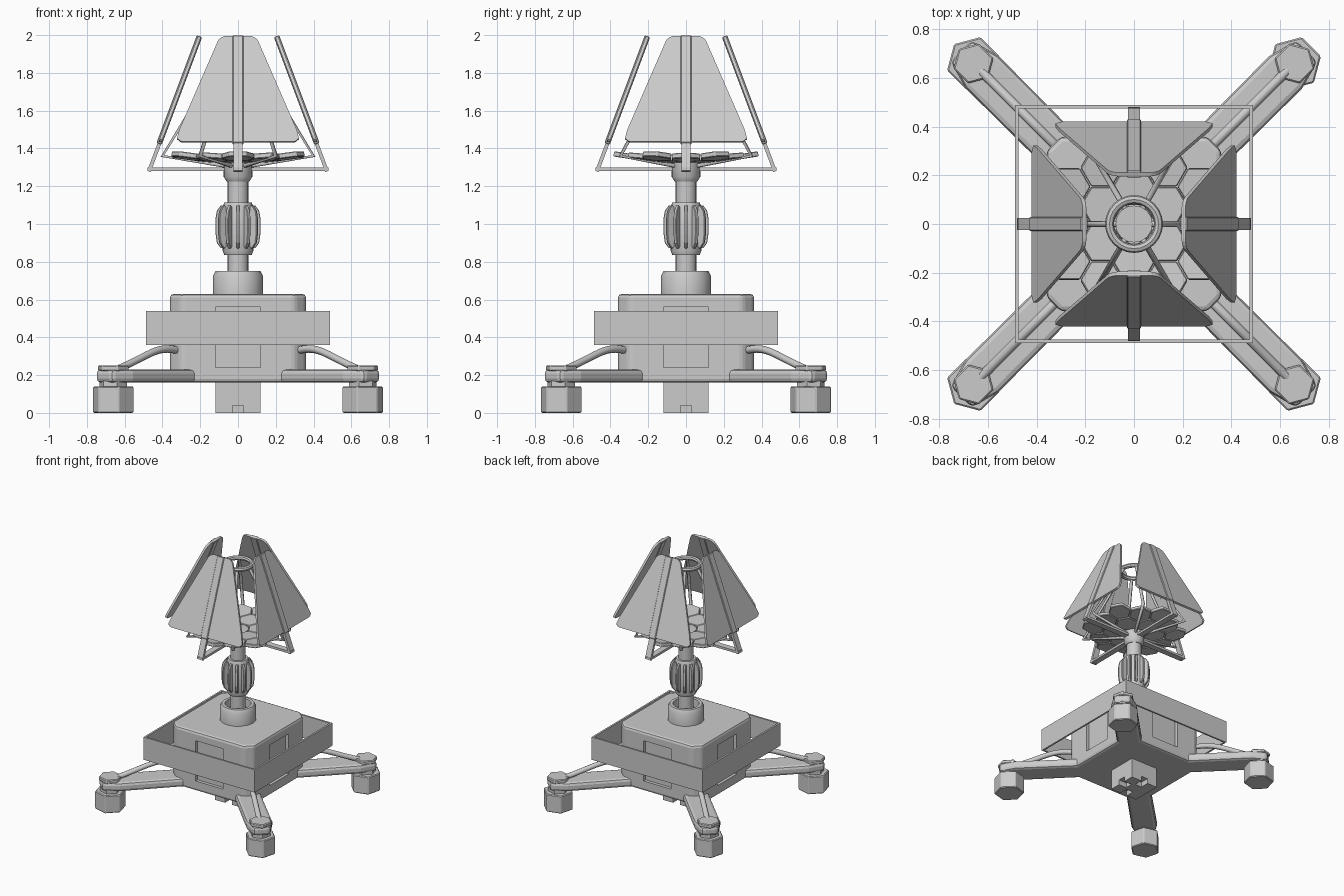
import bpy, bmesh
from math import pi, sin, cos, atan2, sqrt, radians
from mathutils import Vector, Matrix

if "Cube" in bpy.data.objects:
    bpy.data.objects.remove(bpy.data.objects["Cube"])


def finish(name, bm, bevel=0, smooth=False, seg=2):
    bmesh.ops.recalc_face_normals(bm, faces=bm.faces)
    me = bpy.data.meshes.new(name)
    bm.to_mesh(me)
    bm.free()
    ob = bpy.data.objects.new(name, me)
    bpy.context.collection.objects.link(ob)
    if bevel:
        m = ob.modifiers.new("bevel", 'BEVEL')
        m.width, m.segments, m.angle_limit = bevel, seg, radians(35)
    if smooth:
        bpy.context.view_layer.objects.active = ob
        bpy.ops.object.select_all(action='DESELECT')
        ob.select_set(True)
        bpy.ops.object.shade_smooth_by_angle(angle=radians(35))
    return ob


def prism(name, pts, depth, matrix=Matrix(), bevel=0, round_corners=0, seg=2):
    """Extrude a flat outline along local z, then place it."""
    bm = bmesh.new()
    f = bm.faces.new([bm.verts.new((x, y, 0)) for x, y in pts])
    if round_corners:
        bmesh.ops.bevel(bm, geom=list(bm.verts), offset=round_corners, segments=4,
                        profile=0.5, affect='VERTICES')
    r = bmesh.ops.extrude_face_region(bm, geom=list(bm.faces))
    bmesh.ops.translate(bm, vec=(0, 0, depth),
                        verts=[v for v in r['geom'] if isinstance(v, bmesh.types.BMVert)])
    bm.transform(matrix)
    return finish(name, bm, bevel, seg=seg)


def ngon(n, r, start=0.0):
    return [(r * cos(start + 2 * pi * i / n), r * sin(start + 2 * pi * i / n)) for i in range(n)]


def rect(x0, x1, y0, y1):
    return [(x0, y0), (x1, y0), (x1, y1), (x0, y1)]


def lathe(name, profile, n=16, smooth=True):
    bm = bmesh.new()
    vs = [bm.verts.new((r, 0, z)) for r, z in profile]
    es = [bm.edges.new(p) for p in zip(vs, vs[1:])]
    bmesh.ops.spin(bm, geom=vs + es, cent=(0, 0, 0), axis=(0, 0, 1), angle=2 * pi, steps=n)
    bmesh.ops.remove_doubles(bm, verts=bm.verts, dist=1e-4)
    return finish(name, bm, smooth=smooth)


def tube(name, pts, radius, res=2, kind='POLY'):
    cu = bpy.data.curves.new(name, 'CURVE')
    cu.dimensions, cu.bevel_depth, cu.bevel_resolution, cu.use_fill_caps = '3D', radius, res, True
    sp = cu.splines.new(kind)
    sp.points.add(len(pts) - 1)
    for p, c in zip(sp.points, pts):
        p.co = (*c, 1)
    if kind == 'NURBS':
        sp.use_endpoint_u, sp.order_u, sp.resolution_u = True, 4, 6
    ob = bpy.data.objects.new(name, cu)
    bpy.context.collection.objects.link(ob)
    return ob


def cut(ob, cutters):
    bpy.context.view_layer.objects.active = ob
    for c in cutters:
        c.hide_render = True
        m = ob.modifiers.new("cut", 'BOOLEAN')
        m.object, m.solver = c, 'EXACT'
    for m in list(ob.modifiers):
        bpy.ops.object.modifier_apply(modifier=m.name)
    for c in cutters:
        bpy.data.objects.remove(c)


def at(x=0, y=0, z=0):
    return Matrix.Translation((x, y, z))


def turn(a):
    return Matrix.Rotation(a, 4, 'Z')


# Main body with recessed side panels
s = 0.36
body = prism("body", [(s, -s + .06), (s, s - .06), (s - .06, s), (-s + .06, s),
                      (-s, s - .06), (-s, -s + .06), (-s + .06, -s), (s - .06, -s)],
             0.47, at(z=0.16), bevel=0.02)
cut(body, [prism("panel_cutter", rect(0.335, 0.4, -0.12, 0.12), 0.32, turn(i * pi / 2) @ at(z=0.24))
           for i in range(4)])

# Lower block with notches in its underside
block = prism("lower_block", rect(-.12, .12, -.12, .12), 0.17)
cut(block, [prism("notch_cutter", rect(0.05, 0.2, -.03, .03), 0.08, turn(i * pi / 2) @ at(z=-0.04))
            for i in range(4)])

# Open square skirt around the body
bm = bmesh.new()
o, n = 0.488, 0.474
loop = [[bm.verts.new((q * x, q * y, z)) for x, y in ((1, 1), (-1, 1), (-1, -1), (1, -1))]
        for q, z in ((o, .36), (o, .54), (n, .54), (n, .36))]
for k in range(4):
    a, b = loop[k], loop[(k + 1) % 4]
    for i in range(4):
        bm.faces.new((a[i], a[(i + 1) % 4], b[(i + 1) % 4], b[i]))
finish("skirt", bm)

# Legs, feet and hoses on the diagonals
for i in range(4):
    M = turn(pi / 4 + i * pi / 2)
    prism("leg", [(.36, -.092), (.88, -.095), (1.005, -.062), (1.005, .062), (.88, .095), (.36, .092)],
          0.07, M @ at(z=0.16), bevel=0.022)
    prism("foot", ngon(6, .112, pi / 6 if i == 0 else 0), 0.14, M @ at(.933), bevel=0.006, seg=1)
    prism("foot_neck", ngon(6, .075), 0.04, M @ at(.933, 0, .13))
    prism("foot_cap", ngon(6, .085), 0.03, M @ at(.933, 0, .222), bevel=0.006, seg=1)
    tube("hose", [M @ Vector(p) for p in ((.40, 0, .32), (.50, 0, .345), (.62, 0, .34),
                                          (.76, 0, .275), (.89, 0, .235))], 0.02, 2, 'NURBS')

# Column: base collar, pole, ribbed grip, head collar
lathe("base_collar", [(0, .62), (.133, .62), (.133, .725), (.118, .752), (.095, .752), (.09, .69), (0, .69)], 16)
lathe("pole", [(0, .62), (.056, .62), (.056, 1.26), (0, 1.26)], 16)
lathe("grip_core", [(0, .835), (.072, .835), (.082, .86), (.082, 1.09), (.072, 1.115), (0, 1.115)], 16)
lathe("head_collar", [(0, 1.225), (.06, 1.225), (.076, 1.25), (.076, 1.345), (0, 1.345)], 16)
rib = [(.07, .88), (.09, .87), (.112, .90), (.119, .95), (.119, 1.03), (.112, 1.07), (.09, 1.10), (.07, 1.09)]
upright = Matrix.Rotation(pi / 2, 4, 'X')
for i in range(12):
    prism("grip_rib", rib, 0.018, turn(i * pi / 6) @ at(y=0.009) @ upright, bevel=0.003, seg=1)

# Dish of hexagonal tiles in two rings
pitch = 0.155
for q in range(-2, 3):
    for r in range(-2, 3):
        if abs(q + r) > 2 or (q, r) == (0, 0):
            continue
        x, y = pitch * sqrt(3) / 2 * q, pitch * (r + q / 2)
        d = sqrt(x * x + y * y)
        M = at(x, y, 1.322 + .25 * d * d) @ turn(atan2(y, x)) \
            @ Matrix.Rotation(-.5 * d, 4, 'Y') @ turn(-atan2(y, x))
        prism("dish_tile", ngon(6, .087), 0.028, M, bevel=0.004, seg=1)

# Six struts from the head collar out to the rim and up to the ring
for i in range(6):
    M = turn(i * pi / 3)
    tube("ring_strut", [M @ Vector(p) for p in ((.05, 0, 1.305), (.40, 0, 1.36), (.095, 0, 1.86))], 0.012, 1)
lathe("top_ring", [(.101 + .018 * cos(a * pi / 4), 1.86 + .018 * sin(a * pi / 4)) for a in range(9)], 24)

# Four leaning shield plates, each on a bent support bar
k = 0.375
L = sqrt(1 + k * k)
tilt = Matrix(((0, -k / L, 1 / L, .475), (1, 0, 0, 0), (0, 1 / L, k / L, 1.28), (0, 0, 0, 1)))
z0, z1 = .155 * L, .715 * L
plate = [(-.325, z0), (.325, z0), (.318, z0 + .05), (.095, z1), (-.095, z1), (-.318, z0 + .05)]
for i in range(4):
    M = turn(i * pi / 2)
    prism("shield_plate", plate, 0.016, M @ tilt @ at(z=-.012), round_corners=0.035)
    prism("shield_spine", rect(-.029, .029, z0 - .01, z1), 0.03, M @ tilt @ at(z=-.018), bevel=0.004, seg=1)
    prism("shield_bar", rect(-.024, .024, 0, z0 + .02), 0.02, M @ tilt @ at(z=-.014))
    prism("shield_base_bar", rect(.05, .478, -.024, .024), 0.018, M @ at(z=1.28))
